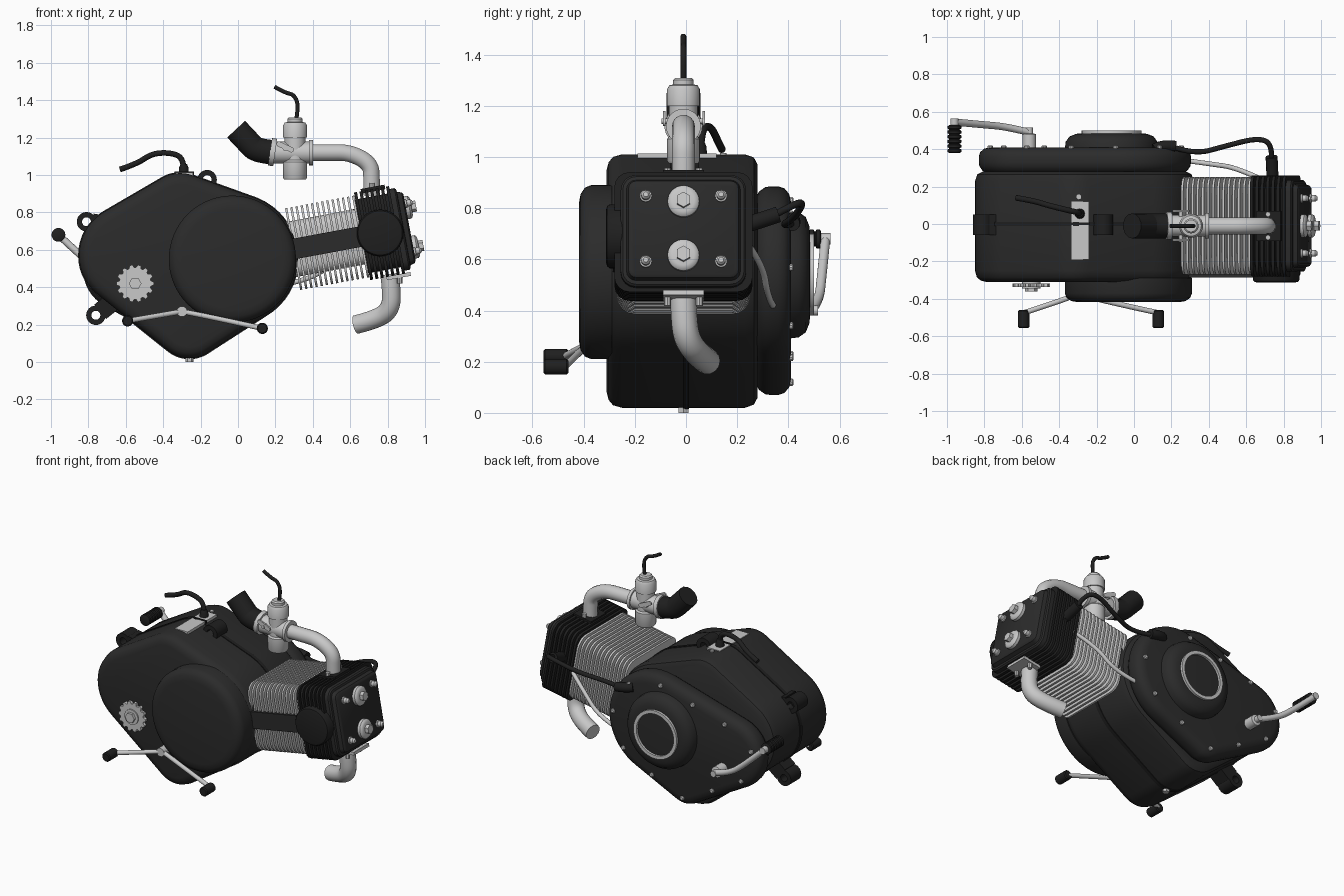
import bpy, bmesh, math
from mathutils import Vector, Matrix
from mathutils.geometry import convex_hull_2d

if "Cube" in bpy.data.objects:
    bpy.data.objects.remove(bpy.data.objects["Cube"])


def material(name, v):
    m = bpy.data.materials.new(name)
    m.diffuse_color = (*v, 1)
    m.use_nodes = True
    m.node_tree.nodes["Principled BSDF"].inputs["Base Color"].default_value = m.diffuse_color
    return m


CASE = material("charcoal", (0.024, 0.024, 0.024))
BLACK = material("black", (0.014, 0.014, 0.014))
METAL = material("light_metal", (0.58, 0.58, 0.58))

# local (a, b, c) -> world frames
XZ = Matrix(((1, 0, 0, 0), (0, 0, 1, 0), (0, 1, 0, 0), (0, 0, 0, 1)))
HEAD = Matrix.Translation((0.76, -0.01, 0.69)) @ Matrix.Rotation(math.radians(-10.5), 4, 'Y')
YZ = HEAD @ Matrix(((0, 0, 1, 0), (1, 0, 0, 0), (0, 1, 0, 0), (0, 0, 0, 1)))


def skin(name, rings, mat, closed=False):
    """Join equal rings of points into a solid."""
    bm = bmesh.new()
    vs = [[bm.verts.new(p) for p in r] for r in rings]
    n = len(vs[0])
    for a, b in list(zip(vs, vs[1:])) + ([(vs[-1], vs[0])] if closed else []):
        for i in range(n):
            bm.faces.new((a[i], a[(i + 1) % n], b[(i + 1) % n], b[i]))
    if not closed:
        bm.faces.new(vs[0])
        bm.faces.new(vs[-1])
    bmesh.ops.recalc_face_normals(bm, faces=bm.faces)
    me = bpy.data.meshes.new(name)
    bm.to_mesh(me)
    bm.free()
    me.materials.append(mat)
    ob = bpy.data.objects.new(name, me)
    bpy.context.collection.objects.link(ob)
    return ob


def hull(circles, n=48):
    """Outline wrapped around circles (a, b, radius)."""
    pts = [Vector((a + r * math.cos(2 * math.pi * i / n), b + r * math.sin(2 * math.pi * i / n)))
           for a, b, r in circles for i in range(n)]
    return [pts[i] for i in convex_hull_2d(pts)]


def rrect(w, h, r, n=16):
    return hull([(s * (w - r), t * (h - r), r) for s in (-1, 1) for t in (-1, 1)], n)


def inset(pts, d):
    area = sum(p.x * q.y - q.x * p.y for p, q in zip(pts, pts[1:] + pts[:1]))
    s = 1 if area > 0 else -1
    out = []
    for i, p in enumerate(pts):
        e1 = (p - pts[i - 1]).normalized()
        e2 = (pts[(i + 1) % len(pts)] - p).normalized()
        n1, n2 = Vector((-e1.y, e1.x)), Vector((-e2.y, e2.x))
        out.append(p + s * d * (n1 + n2) / (1 + n1.dot(n2)))
    return out


def slab(name, outline, layers, mat, frame=XZ):
    """Outline stacked at (depth, inset) layers."""
    return skin(name, [[frame @ Vector((p.x, p.y, c)) for p in inset(outline, d)] for c, d in layers], mat)


def lathe(name, origin, axis, profile, mat, seg=32, closed=False):
    """Turned part with (radius, height) profile."""
    q = Vector((0, 0, 1)).rotation_difference(Vector(axis))
    rings = [[Vector(origin) + q @ Vector((r * math.cos(2 * math.pi * i / seg), r * math.sin(2 * math.pi * i / seg), h))
              for i in range(seg)] for r, h in profile]
    return skin(name, rings, mat, closed)


def tube(name, pts, r, mat):
    cu = bpy.data.curves.new(name, 'CURVE')
    cu.dimensions = '3D'
    cu.bevel_depth, cu.bevel_resolution, cu.use_fill_caps = r, 5, True
    sp = cu.splines.new('NURBS')
    sp.points.add(len(pts) - 1)
    for p, c in zip(sp.points, pts):
        p.co = (*c, 1)
    sp.order_u, sp.use_endpoint_u, sp.resolution_u = 3, True, 8
    cu.materials.append(mat)
    ob = bpy.data.objects.new(name, cu)
    bpy.context.collection.objects.link(ob)


def box(name, lo, hi, mat, frame=Matrix()):
    rings = [[frame @ Vector((x, y, z)) for x, y in ((lo[0], lo[1]), (hi[0], lo[1]), (hi[0], hi[1]), (lo[0], hi[1]))]
             for z in (lo[2], hi[2])]
    return skin(name, rings, mat)


# crankcase with its joint strip
case = hull([(-0.03, 0.55, 0.35), (-0.58, 0.57, 0.27), (-0.31, 0.82, 0.19), (-0.26, 0.2, 0.18)])
slab("crankcase", case, [(-0.31, 0.06), (-0.302, 0.03), (-0.285, 0.01), (-0.25, 0), (0.23, 0),
                         (0.265, 0.012), (0.28, 0.04)], CASE)
slab("case_joint", case, [(-0.012, -0.005), (0.012, -0.005)], BLACK)

# front round cover
lathe("front_cover", (-0.03, 0, 0.55), (0, -1, 0),
      [(0.34, 0.29), (0.34, 0.37), (0.33, 0.395), (0.305, 0.412), (0.27, 0.418)], CASE, 64)

# rear cover, its screws and round bulge
rear = hull([(-0.04, 0.54, 0.345), (-0.6, 0.5, 0.23), (-0.26, 0.22, 0.15)])
slab("rear_cover", rear, [(0.27, 0.05), (0.285, 0.02), (0.31, 0.003), (0.33, 0), (0.36, 0),
                          (0.385, 0.008), (0.403, 0.03), (0.41, 0.06)], CASE)
path = inset(rear, 0.05)
steps = [(b - a).length for a, b in zip(path, path[1:] + path[:1])]
count, walked, k = 11, 0, 0
for a, b, s in zip(path, path[1:] + path[:1], steps):
    while k < count and k * sum(steps) / count < walked + s:
        p = a.lerp(b, (k * sum(steps) / count - walked) / s)
        lathe("cover_screw", (p.x, 0, p.y), (0, 1, 0), [(0.015, 0.395), (0.015, 0.416), (0.01, 0.42)], METAL, 10)
        k += 1
    walked += s
lathe("rear_bulge", (-0.12, 0, 0.54), (0, 1, 0),
      [(0.25, 0.4), (0.245, 0.44), (0.225, 0.468), (0.19, 0.482), (0.16, 0.485)], CASE, 64)
lathe("rear_ring", (-0.12, 0, 0.54), (0, 1, 0),
      [(0.16, 0.47), (0.16, 0.5), (0.138, 0.5), (0.138, 0.47)], METAL, 64, True)

# mounting lugs and drain bolt
for x, z, bx, bz in ((-0.81, 0.75, -0.7, 0.73), (-0.76, 0.25, -0.66, 0.33), (-0.165, 0.975, -0.2, 0.9)):
    lathe("mount_lug", (x, 0, z), (0, 1, 0), [(0.052, -0.06), (0.052, 0.05), (0.024, 0.05), (0.024, -0.06)],
          BLACK, 24, True)
    d = Vector((bx - x, bz - z)).normalized()
    n = Vector((-d.y, d.x)) * 0.05
    a, b = Vector((x, z)) + d * 0.03, Vector((bx, bz))
    slab("lug_arm", [a - n, b - n, b + n, a + n], [(-0.06, 0), (0.05, 0)], BLACK)
lathe("drain_bolt", (-0.26, -0.01, 0), (0, 0, 1), [(0.022, 0), (0.022, 0.04)], METAL, 6)

# top vent plate and hose
box("vent_plate", (-0.335, -0.19, 0.98), (-0.24, 0.12, 1.014), METAL)
box("vent_slot", (-0.34, -0.005, 0.99), (-0.235, 0.008, 1.018), BLACK)
lathe("vent_pin", (-0.295, 0.145, 0), (0, 0, 1), [(0.013, 0.96), (0.013, 1.015)], METAL, 12)
lathe("vent_grommet", (-0.29, 0.055, 0), (0, 0, 1), [(0.028, 1), (0.025, 1.04), (0.017, 1.06)], BLACK, 20)
tube("vent_hose", [(-0.29, 0.055, 1.02), (-0.29, 0.06, 1.09), (-0.36, 0.075, 1.12), (-0.46, 0.1, 1.115),
                   (-0.54, 0.125, 1.06), (-0.63, 0.14, 1.03)], 0.015, BLACK)

# sprocket
teeth = [Vector((-0.55 + r * math.cos(a), 0.42 + r * math.sin(a))) for i in range(14)
         for r, da in ((0.085, -0.17), (0.1, -0.08), (0.1, 0.08), (0.085, 0.17)) for a in [2 * math.pi * i / 14 + da]]
slab("sprocket", teeth, [(-0.338, 0), (-0.318, 0)], METAL)
lathe("sprocket_shaft", (-0.55, 0, 0.42), (0, -1, 0), [(0.05, 0.3), (0.05, 0.345)], METAL)
lathe("sprocket_bolt", (-0.55, 0, 0.42), (0, -1, 0), [(0.034, 0.33), (0.034, 0.362)], METAL, 6)

# shift pedal
lathe("shift_boss", (-0.3, 0, 0.27), (0, -1, 0), [(0.028, 0.28), (0.028, 0.395)], METAL, 20)
for x, z in ((-0.59, 0.22), (0.13, 0.18)):
    tube("shift_lever", [(-0.3, -0.375, 0.27), (-0.3 + 0.3 * (x + 0.3), -0.41, 0.265 + 0.2 * (z - 0.27)),
                         (x, -0.475, z)], 0.014, METAL)
    lathe("shift_peg", (x, 0, z), (0, -1, 0), [(0.024, 0.46), (0.03, 0.466), (0.03, 0.55), (0.024, 0.556)], BLACK, 20)

# kick lever with ribbed pedal
lathe("kick_boss", (-0.56, 0, 0.4), (0, 1, 0), [(0.036, 0.4), (0.036, 0.48), (0.02, 0.485), (0.02, 0.515)], METAL, 24)
tube("kick_lever", [(-0.56, 0.49, 0.4), (-0.68, 0.52, 0.44), (-0.8, 0.53, 0.53), (-0.96, 0.545, 0.68)], 0.019, METAL)
lathe("kick_pin", (-0.96, 0, 0.68), (0, 1, 0), [(0.022, 0.5), (0.022, 0.565)], METAL, 20)
lathe("kick_pedal", (-0.96, 0, 0.68), (0, 1, 0),
      [(r, 0.38 + 0.025 * i + o) for i in range(6) for r, o in ((0.028, 0), (0.037, 0.005), (0.037, 0.018), (0.028, 0.023))],
      BLACK, 20)

# finned cylinder
slab("cylinder_core", rrect(0.2, 0.15, 0.06), [(-0.62, 0), (-0.06, 0)], METAL, YZ)
for i in range(14):
    u = -0.47 + i * 0.028
    slab("cylinder_fin", rrect(0.26, 0.222, 0.07), [(u - 0.006, 0), (u + 0.006, 0)], METAL, YZ)
box("chain_tunnel", (-0.56, -0.275, -0.055), (0, -0.15, 0.055), CASE, HEAD)

# finned head, cover, caps and bolts
slab("head_core", rrect(0.23, 0.2, 0.06), [(-0.1, 0), (0.12, 0)], BLACK, YZ)
for i in range(7):
    u = -0.09 + i * 0.029
    slab("head_fin", rrect(0.27, 0.238, 0.06), [(u - 0.008, 0), (u + 0.008, 0)], BLACK, YZ)
slab("head_cover", rrect(0.245, 0.222, 0.06),
     [(0.09, 0), (0.118, 0), (0.126, 0.008), (0.128, 0.022), (0.152, 0.03), (0.16, 0.042)], CASE, YZ)
axis = HEAD.to_3x3() @ Vector((1, 0, 0))
for s in (-1, 1):
    o = HEAD @ Vector((0, 0, 0.107 * s))
    lathe("valve_cap", o, axis, [(0.062, 0.15), (0.062, 0.178), (0.055, 0.186), (0.042, 0.19)], METAL, 32)
    lathe("valve_cap_hex", o, axis, [(0.03, 0.18), (0.03, 0.215)], METAL, 6)
    for t in (-1, 1):
        lathe("head_bolt", HEAD @ Vector((0, 0.147 * t, 0.13 * s)), axis,
              [(0.024, 0.15), (0.024, 0.168), (0.018, 0.17), (0.018, 0.19), (0.01, 0.2)], METAL, 12)
lathe("head_side_cap", (0.76, 0, 0.69), (0, -1, 0), [(0.125, 0.2), (0.125, 0.298), (0.118, 0.308), (0.105, 0.312)], BLACK, 48)

# intake pipe with flange
box("intake_flange", (-0.06, -0.08, 0.225), (0.07, 0.08, 0.25), BLACK, HEAD)
box("exhaust_flange", (-0.01, -0.08, -0.255), (0.12, 0.08, -0.235), METAL, HEAD)
for s in (-1, 1):
    for u, z in ((0, 0.24), (0.055, -0.275)):
        lathe("flange_stud", HEAD @ Vector((u, 0.062 * s, z)), (0, 0, 1), [(0.014, -0.01), (0.014, 0.03)], METAL, 8)
tube("intake_pipe", [(0.36, -0.01, 1.12), (0.48, -0.01, 1.12), (0.6, -0.01, 1.12), (0.71, -0.01, 1.06),
                     (0.715, -0.01, 0.97), (0.715, -0.01, 0.89)], 0.045, METAL)

# carburettor
lathe("carb_throat", (0, -0.01, 1.12), (1, 0, 0), [(0.058, 0.16), (0.058, 0.38), (0.068, 0.38), (0.068, 0.4)], METAL)
lathe("carb_body", (0.305, -0.01, 0), (0, 0, 1),
      [(0.058, 0.975), (0.064, 0.985), (0.064, 1.07), (0.056, 1.08), (0.056, 1.2), (0.064, 1.2), (0.064, 1.265),
       (0.055, 1.28), (0.04, 1.283), (0.04, 1.3), (0.032, 1.308)], METAL)
lathe("carb_pin", (0.25, 0, 1.14), (0, 1, 0), [(0.011, -0.095), (0.011, 0.075)], METAL, 12)
for y in (-0.09, 0.065):
    slab("carb_lever", hull([(0.22, 1.165, 0.014), (0.285, 1.135, 0.014)], 16), [(y, 0), (y + 0.01, 0)], METAL)
tube("throttle_cable", [(0.31, -0.01, 1.29), (0.325, -0.01, 1.37), (0.3, -0.01, 1.43), (0.25, -0.01, 1.44),
                        (0.195, -0.01, 1.472)], 0.011, BLACK)
lathe("boot_clamp", (0.185, -0.01, 1.122), (1, 0, -0.15), [(0.074, -0.014), (0.074, 0.014)], METAL)
tube("intake_boot", [(0.18, -0.01, 1.122), (0.1, -0.01, 1.13), (0.06, -0.01, 1.17), (-0.01, -0.01, 1.245)], 0.067, BLACK)

# exhaust pipe
tube("exhaust_pipe", [(0.81, -0.01, 0.47), (0.82, -0.01, 0.4), (0.82, 0, 0.29), (0.75, 0.045, 0.23),
                      (0.63, 0.085, 0.2)], 0.051, METAL)

# spark plug lead and oil line
tube("plug_boot", [(0.74, 0.22, 0.73), (0.74, 0.3, 0.755), (0.735, 0.36, 0.775)], 0.032, BLACK)
tube("plug_lead", [(0.735, 0.34, 0.77), (0.74, 0.43, 0.82), (0.66, 0.46, 0.82), (0.5, 0.42, 0.76),
                   (0.32, 0.37, 0.73), (0.2, 0.415, 0.74)], 0.014, BLACK)
tube("lead_grommet", [(0.11, 0.4, 0.76), (0.16, 0.425, 0.75), (0.22, 0.415, 0.74)], 0.03, BLACK)
tube("oil_line", [(0.68, 0.24, 0.66), (0.55, 0.3, 0.58), (0.42, 0.32, 0.45), (0.27, 0.34, 0.42)], 0.013, METAL)

# turn tubes into meshes and shade everything
bpy.ops.object.select_all(action='SELECT')
bpy.context.view_layer.objects.active = bpy.data.objects["exhaust_pipe"]
bpy.ops.object.convert(target='MESH')
bpy.ops.object.select_all(action='SELECT')
bpy.ops.object.shade_smooth_by_angle(angle=math.radians(35))
